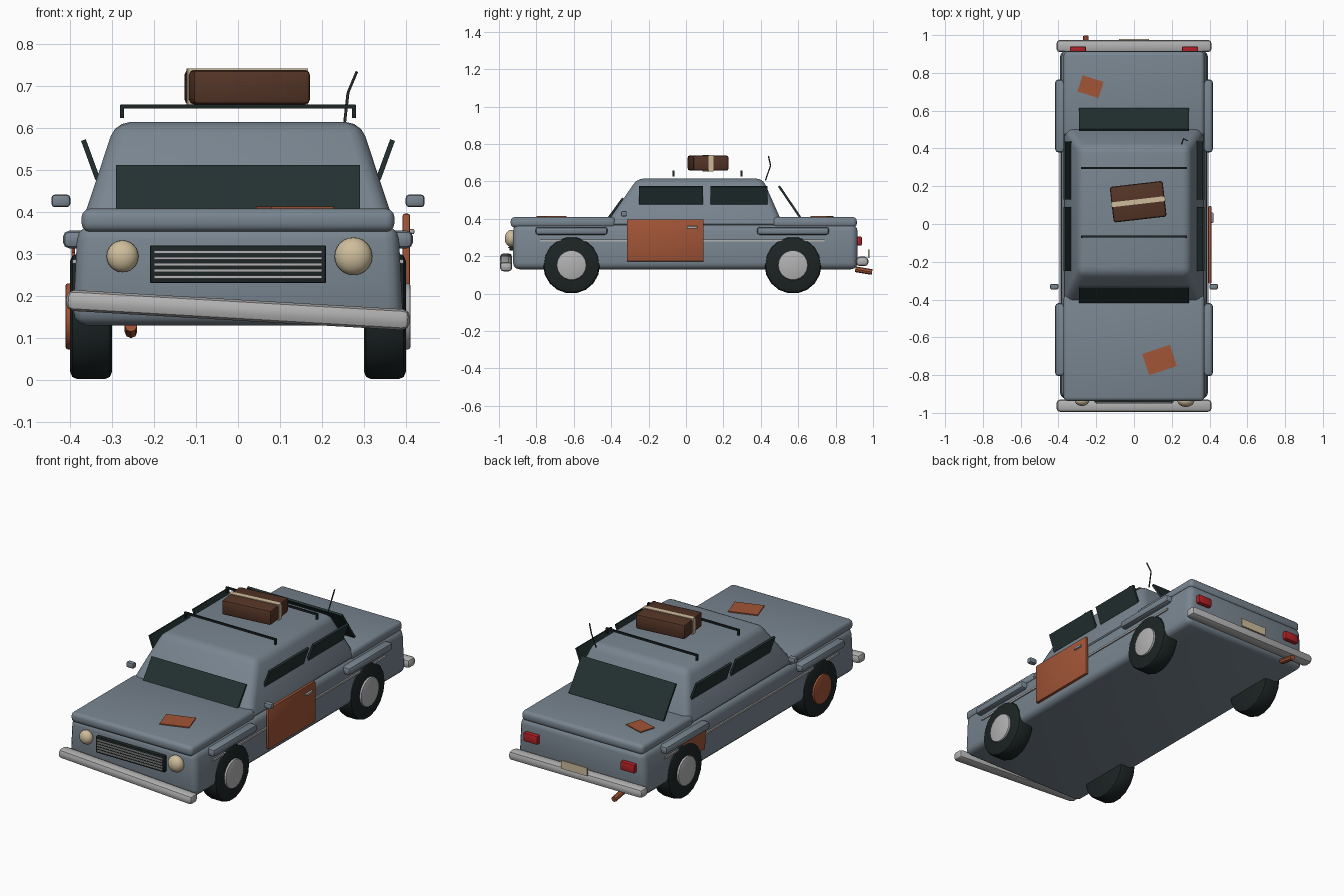
import bpy, bmesh, math
from mathutils import Matrix, Vector, Euler

cube = bpy.data.objects.get("Cube")
if cube:
    bpy.data.objects.remove(cube, do_unlink=True)


def material(name, r, g, b):
    m = bpy.data.materials.new(name)
    m.use_nodes = True
    m.diffuse_color = (r, g, b, 1)
    m.node_tree.nodes["Principled BSDF"].inputs["Base Color"].default_value = (r, g, b, 1)
    return m


PAINT = material("faded blue grey paint", .19, .235, .28)
RUST = material("rust", .36, .09, .038)
CHROME = material("dull chrome", .45, .45, .45)
CREAM = material("cream", .62, .51, .33)
GLASS = material("dark glass", .017, .03, .03)
RUBBER = material("black rubber", .012, .018, .018)
LEATHER = material("brown leather", .09, .035, .02)
RED = material("red lens", .45, .015, .02)
WIRE = material("dark grey wire", .05, .05, .055)

parts = []


def finish(name, bm, mat, loc=(0, 0, 0), rot=(0, 0, 0), bevel=0, segments=2):
    if bevel:
        sharp = [e for e in bm.edges if e.calc_face_angle(0) > math.radians(40)]
        bmesh.ops.bevel(bm, geom=sharp, offset=bevel, segments=segments, profile=.5,
                        affect='EDGES', clamp_overlap=True)
    bmesh.ops.recalc_face_normals(bm, faces=bm.faces)
    mesh = bpy.data.meshes.new(name)
    bm.to_mesh(mesh)
    bm.free()
    mesh.materials.append(mat)
    obj = bpy.data.objects.new(name, mesh)
    obj.location, obj.rotation_euler = loc, rot
    bpy.context.collection.objects.link(obj)
    parts.append(obj)
    return obj


def box(name, size, loc, mat, rot=(0, 0, 0), bevel=0, segments=2):
    bm = bmesh.new()
    bmesh.ops.create_cube(bm, size=1, matrix=Matrix.Diagonal((*size, 1)))
    return finish(name, bm, mat, loc, rot, bevel, segments)


def tapered(name, low, high, mat, bevel, segments=3):
    """Box whose ends are given as (z, half width, front y, back y)."""
    bm = bmesh.new()
    bmesh.ops.create_cube(bm, size=2)
    for v in bm.verts:
        z, half, front, back = high if v.co.z > 0 else low
        v.co = (v.co.x * half, back if v.co.y > 0 else front, z)
    return finish(name, bm, mat, bevel=bevel, segments=segments)


def cylinder(name, radius, depth, sides, loc, mat, rot=(0, 0, 0), bevel=0):
    bm = bmesh.new()
    bmesh.ops.create_cone(bm, cap_ends=True, segments=sides, radius1=radius,
                          radius2=radius, depth=depth)
    return finish(name, bm, mat, loc, rot, bevel)


def rod(name, a, b, radius, mat, sides=8):
    a, b = Vector(a), Vector(b)
    rot = (b - a).to_track_quat('Z', 'Y').to_euler()
    return cylinder(name, radius, (b - a).length, sides, (a + b) / 2, mat, rot)


# Bodywork
tapered("lower_body", (.13, .394, -.925, .917), (.37, .382, -.925, .917), PAINT, .035)
tapered("cabin", (.355, .378, -.44, .525), (.615, .292, -.26, .41), PAINT, .035)
box("hood", (.745, .56, .055), (0, -.657, .381), PAINT, bevel=.02, segments=3)
box("trunk_lid", (.745, .45, .055), (0, .688, .381), PAINT, bevel=.02, segments=3)

# Windows
box("windshield", (.58, .012, .14), (0, -.378, .453), GLASS, (-.63, 0, 0))
box("rear_window", (.58, .012, .2), (0, .553, .492), GLASS, (.596, 0, 0))

# Parts repeated on both sides
for s, side in ((1, "left"), (-1, "right")):
    for y, length, place in ((-.08, .34, "front"), (.283, .305, "rear")):
        box(f"{side}_{place}_window", (.012, length, .1), (s * .351, y, .525), GLASS,
            (0, s * .35, 0))
    for y, place in ((-.612, "front"), (.572, "rear")):
        turn = (0, math.pi / 2, 0)
        cylinder(f"{side}_{place}_tyre", .152, .1, 18, (s * .35, y, .152), RUBBER, turn, .018)
        rusty = s < 0 and place == "front"
        cylinder(f"{side}_{place}_hubcap", .08, .03, 18, (s * .396, y, .152),
                 RUST if rusty else CHROME, turn, .006)
        box(f"{side}_{place}_fender", (.06, .385, .042), (s * .387, y, .335), PAINT, bevel=.015)
    box(f"{side}_trim_strip", (.01, 1.52, .01), (s * .389, -.02, .283), CHROME)
    box(f"{side}_mirror", (.045, .03, .03), (s * .422, -.332, .427), PAINT, bevel=.008)
    box(f"{side}_tail_light", (.085, .03, .048), (s * .297, .925, .281), RED, bevel=.006)
    bm = bmesh.new()
    bmesh.ops.create_uvsphere(bm, u_segments=20, v_segments=12, radius=.038 if s < 0 else .045)
    bmesh.ops.scale(bm, vec=(1, .75, 1), verts=bm.verts)
    finish(f"{side}_headlight", bm, CREAM, (s * .275, -.935, .295))

# Grille
box("grille", (.42, .03, .09), (0, -.93, .276), RUBBER, bevel=.004)
for i in range(5):
    box(f"grille_bar_{i + 1}", (.4, .012, .007), (0, -.946, .246 + i * .0148), CHROME)

# Bumpers, plate and exhaust
box("front_bumper", (.82, .065, .05), (0, -.962, .167), CHROME, (0, .058, 0), .018)
box("rear_bumper", (.82, .065, .05), (0, .942, .172), CHROME, bevel=.018)
box("rear_plate", (.16, .008, .045), (0, .976, .213), CREAM)
rod("exhaust", (-.255, .905, .13), (-.255, .995, .115), .015, RUST)

# Replacement door and rust patches
box("left_door", (.018, .41, .225), (.401, -.111, .284), RUST, bevel=.005)
box("door_handle", (.016, .055, .012), (.412, .033, .354), CHROME, bevel=.003)
box("hood_rust", (.155, .118, .008), (.135, -.72, .41), RUST, (0, 0, .32))
box("trunk_rust", (.117, .09, .008), (-.23, .727, .41), RUST, (0, 0, -.3))
box("side_rust", (.008, .2, .1), (-.392, .495, .262), RUST, (.08, 0, 0))

# Roof rack
for y, place in ((-.067, "front"), (.297, "rear")):
    box(f"{place}_rack_bar", (.56, .01, .01), (0, y, .652), RUBBER)
    for s in (-1, 1):
        box(f"{place}_rack_foot", (.01, .012, .03), (s * .276, y, .64), RUBBER)

# Suitcase with strap
box("suitcase", (.282, .19, .082), (.022, .118, .698), LEATHER, (0, 0, .115), .012)
box("suitcase_strap", (.288, .026, .088), (.022, .118, .698), CREAM, (0, 0, .115))

# Bent antenna
bend = (.262, .452, .685)
rod("antenna_base", (.253, .425, .605), bend, .0035, WIRE, 6)
rod("antenna_tip", bend, (.283, .441, .735), .0035, WIRE, 6)

# Smooth the bevels, keep real edges sharp
bpy.ops.object.select_all(action='DESELECT')
for obj in parts:
    obj.select_set(True)
bpy.context.view_layer.objects.active = parts[0]
bpy.ops.object.shade_smooth_by_angle(angle=math.radians(32))
